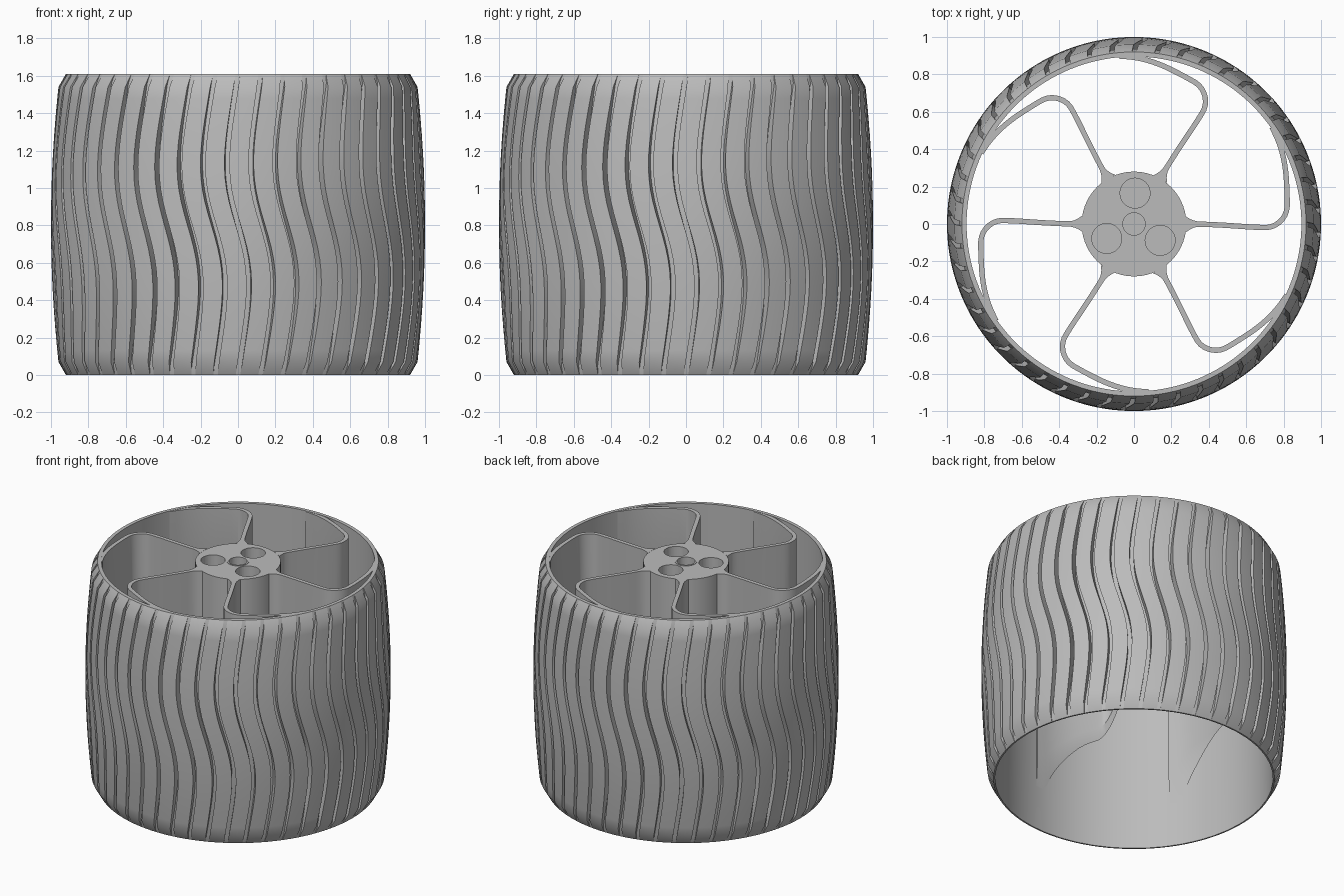
import bpy, bmesh
from math import sin, cos, pi, radians, atan2
from mathutils import Vector

if "Cube" in bpy.data.objects:
    bpy.data.objects.remove(bpy.data.objects["Cube"])

HEIGHT = 1.61
MID = HEIGHT / 2
TREADS = 48
SPOKES = 6

grey = bpy.data.materials.new("plain_grey")
grey.use_nodes = True
grey.diffuse_color = (0.5, 0.5, 0.5, 1)
grey.node_tree.nodes["Principled BSDF"].inputs["Base Color"].default_value = (0.5, 0.5, 0.5, 1)


def finish(name, bm, angle=30):
    bmesh.ops.recalc_face_normals(bm, faces=bm.faces)
    mesh = bpy.data.meshes.new(name)
    bm.to_mesh(mesh)
    bm.free()
    mesh.materials.append(grey)
    ob = bpy.data.objects.new(name, mesh)
    bpy.context.collection.objects.link(ob)
    bpy.ops.object.select_all(action='DESELECT')
    ob.select_set(True)
    bpy.context.view_layer.objects.active = ob
    bpy.ops.object.shade_smooth_by_angle(angle=radians(angle))
    return ob


def loft(bm, rings, closed=False):
    """Skin a list of equal closed rings; cap the ends unless the loft is closed."""
    rows = [[bm.verts.new(p) for p in ring] for ring in rings]
    n = len(rows[0])
    pairs = list(zip(rows, rows[1:])) + ([(rows[-1], rows[0])] if closed else [])
    for a, b in pairs:
        for i in range(n):
            j = (i + 1) % n
            bm.faces.new((a[i], a[j], b[j], b[i]))
    if not closed:
        bm.faces.new(rows[0])
        bm.faces.new(rows[-1])


def polar(r, a, z):
    return Vector((r * cos(a), r * sin(a), z))


def lathe(name, profile, steps):
    bm = bmesh.new()
    loft(bm, [[polar(r, 2 * pi * k / steps, z) for r, z in profile]
              for k in range(steps)], closed=True)
    return finish(name, bm)


def dome(r):
    """Height of the domed recess that hollows the wheel from below."""
    return 1.25 * max(0, 1 - (r / 0.91) ** 3) ** (1 / 3)


def tread_radius(z):
    u = abs(z - MID)
    if u > MID - 0.07:
        return 0.96 - 0.04 * (u - MID + 0.07) / 0.07
    return 1 - 0.04 * (u / (MID - 0.07)) ** 2


def tread_wave(z):
    p = 2 * pi * (z - MID) / HEIGHT
    return -0.06 * sin(p + 0.3 * sin(p))


# Thin rim shell with a slight draft inside
lathe("rim", [(0.91, 0), (0.92, 0), (0.937, 0.05), (0.937, HEIGHT - 0.05),
              (0.92, HEIGHT), (0.895, HEIGHT)], 144)

# Wavy tread bars around the rim
levels = [0, 0.07] + [0.07 + (HEIGHT - 0.14) * k / 24 for k in range(1, 25)] + [HEIGHT]
bm = bmesh.new()
for t in range(TREADS):
    base = 2 * pi * (t + 0.5) / TREADS
    half = pi / TREADS * 0.8
    rings = []
    for z in levels:
        a, r = base + tread_wave(z), tread_radius(z)
        inner = min(0.925, r - 0.01)
        rings.append([polar(inner, a - half, z), polar(r, a - half, z), polar(r, a, z),
                      polar(r, a + half, z), polar(inner, a + half, z)])
    loft(bm, rings)
finish("tread_bars", bm)

# Curled spokes: straight from the hub, then bending back onto the rim
path = [Vector(p) for p in ((0.14, 0.24), (0.17, 0.295), (0.25, 0.42), (0.345, 0.56),
                            (0.39, 0.64), (0.365, 0.735), (0.27, 0.79),
                            (0.14, 0.855), (0.02, 0.89), (-0.08, 0.898))]
for _ in range(2):
    cut = [path[0]]
    for p, q in zip(path, path[1:]):
        cut += [p.lerp(q, 0.25), p.lerp(q, 0.75)]
    path = cut + [path[-1]]

bm = bmesh.new()
for s in range(SPOKES):
    turn = 2 * pi * s / SPOKES
    rings = []
    for i, p in enumerate(path):
        d = (path[min(i + 1, len(path) - 1)] - path[max(i - 1, 0)]).normalized()
        flare = max(0, 1 - (p.length - 0.27) / 0.08) if p.length < 0.35 else 0
        side = Vector((-d.y, d.x)) * (0.014 + 0.035 * min(flare, 1) ** 2)
        ring = []
        for q in (p + side, p - side):
            r, a = min(q.length, 0.905), atan2(q.y, q.x) + turn
            ends = (dome(r), HEIGHT - 0.002)
            ring += [polar(r, a, z) for z in (ends if not ring else ends[::-1])]
        rings.append(ring)
    loft(bm, rings)
finish("spokes", bm)

# Solid hub with blind holes
bm = bmesh.new()
loft(bm, [[polar(0.28, 2 * pi * k / 72, z) for k in range(72)] for z in (dome(0.28), HEIGHT - 0.003)])
hub = finish("hub", bm)


def drill(x, y, radius, depth):
    bpy.ops.mesh.primitive_cylinder_add(vertices=48, radius=radius, depth=2 * depth,
                                        location=(x, y, HEIGHT))
    cutter = bpy.context.object
    cutter.name = "hole_cutter"
    cutter.hide_render = True
    cutter.data.materials.append(grey)
    mod = hub.modifiers.new("hole", 'BOOLEAN')
    mod.operation = 'DIFFERENCE'
    mod.solver = 'EXACT'
    mod.object = cutter
    bpy.context.view_layer.objects.active = hub
    bpy.ops.object.modifier_apply(modifier=mod.name)
    bpy.data.objects.remove(cutter)


for k in range(3):
    a = radians(88 + 120 * k)
    drill(0.165 * cos(a), 0.165 * sin(a), 0.08, 0.2)
drill(0, 0, 0.06, 0.2)

# Small collar around the centre hole
lathe("centre_collar", [(0.06, HEIGHT - 0.05), (0.072, HEIGHT - 0.05),
                        (0.072, HEIGHT), (0.06, HEIGHT)], 48)
